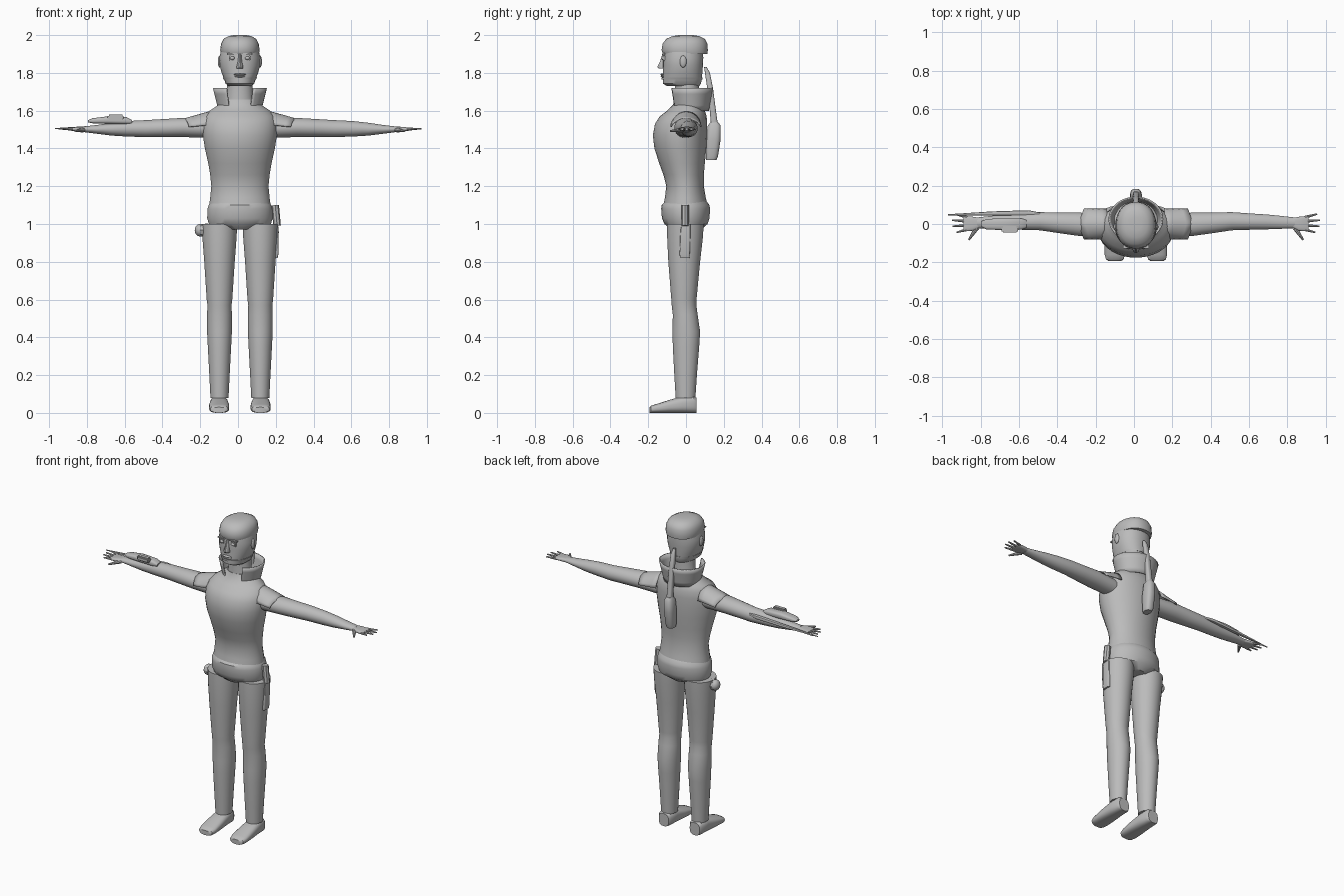
import bpy, bmesh, math
from mathutils import Vector

cube = bpy.data.objects.get("Cube")
if cube:
    bpy.data.objects.remove(cube, do_unlink=True)

GREY = (0.5, 0.5, 0.5, 1)
grey = bpy.data.materials.new("plain grey")
grey.use_nodes = True
grey.diffuse_color = GREY
grey.node_tree.nodes["Principled BSDF"].inputs["Base Color"].default_value = GREY

MID = 0.01  # body centre line


def finish(name, bm, angle=35):
    """Turn a bmesh into a shaded object."""
    bmesh.ops.recalc_face_normals(bm, faces=bm.faces)
    mesh = bpy.data.meshes.new(name)
    bm.to_mesh(mesh)
    bm.free()
    mesh.materials.append(grey)
    obj = bpy.data.objects.new(name, mesh)
    bpy.context.collection.objects.link(obj)
    bpy.ops.object.select_all(action='DESELECT')
    obj.select_set(True)
    bpy.context.view_layer.objects.active = obj
    bpy.ops.object.shade_smooth_by_angle(angle=math.radians(angle))
    return obj


def loft(name, rows, axis='z', side=1, power=2, sides=32, centre=0, angle=35):
    """Skin rounded rings; each row is position, then low and high on both other axes."""
    bm = bmesh.new()
    rings = []
    for t, a0, a1, b0, b1 in rows:
        ring = []
        for i in range(sides):
            turn = math.tau * (i + 0.5) / sides
            c, s = math.cos(turn), math.sin(turn)
            c = math.copysign(abs(c) ** (2 / power), c)
            s = math.copysign(abs(s) ** (2 / power), s)
            a = (a0 + a1) / 2 + c * (a1 - a0) / 2
            b = (b0 + b1) / 2 + s * (b1 - b0) / 2
            x, y, z = {'z': (a, b, t), 'x': (t, a, b), 'y': (a, t, b)}[axis]
            ring.append(bm.verts.new((MID + side * (x + centre), y, z)))
        rings.append(ring)
    for low, high in zip(rings, rings[1:]):
        for i in range(sides):
            j = (i + 1) % sides
            bm.faces.new((low[i], low[j], high[j], high[i]))
    bm.faces.new(rings[0])
    bm.faces.new(rings[-1])
    return finish(name, bm, angle)


def upright(name, rows, **options):
    """Vertical loft from height, half width, front and back."""
    return loft(name, [(z, -w, w, f, b) for z, w, f, b in rows], **options)


def shell(name, point, steps, thickness):
    """Thin curved sheet from a function of two 0-1 parameters."""
    bm = bmesh.new()
    grid = [[bm.verts.new(point(i / steps, j / 4)) for j in range(5)] for i in range(steps + 1)]
    for r, s in zip(grid, grid[1:]):
        for j in range(4):
            bm.faces.new((r[j], s[j], s[j + 1], r[j + 1]))
    obj = finish(name, bm)
    solid = obj.modifiers.new("thickness", 'SOLIDIFY')
    solid.thickness = thickness
    return obj


def block(name, centre, size, bevel=0.004):
    bm = bmesh.new()
    bmesh.ops.create_cube(bm, size=1)
    bmesh.ops.scale(bm, vec=size, verts=bm.verts)
    bmesh.ops.translate(bm, vec=centre, verts=bm.verts)
    bmesh.ops.bevel(bm, geom=bm.edges[:], offset=bevel, segments=2, affect='EDGES')
    return finish(name, bm)


def ball(name, centre, size, segments=16):
    bm = bmesh.new()
    bmesh.ops.create_uvsphere(bm, u_segments=segments, v_segments=segments // 2, radius=1)
    bmesh.ops.scale(bm, vec=size, verts=bm.verts)
    bmesh.ops.translate(bm, vec=centre, verts=bm.verts)
    return finish(name, bm)


def rod(name, start, end, r0, r1, sides=8):
    start, end = Vector(start), Vector(end)
    bm = bmesh.new()
    bmesh.ops.create_cone(bm, segments=sides, radius1=r0, radius2=r1,
                          depth=(end - start).length, cap_ends=True)
    spin = (end - start).to_track_quat('Z', 'Y').to_matrix()
    bmesh.ops.rotate(bm, matrix=spin, verts=bm.verts)
    bmesh.ops.translate(bm, vec=(start + end) / 2, verts=bm.verts)
    return finish(name, bm)


# Torso, hips and neck
upright("torso", [(1.08, .166, -.125, .12), (1.14, .158, -.112, .105), (1.2, .152, -.105, .095),
                  (1.26, .158, -.12, .095), (1.32, .168, -.142, .1), (1.4, .186, -.168, .108),
                  (1.47, .197, -.176, .112), (1.53, .197, -.165, .112), (1.57, .186, -.14, .11),
                  (1.6, .16, -.1, .1), (1.63, .115, -.07, .085), (1.66, .082, -.06, .075)])
upright("hips", [(.97, .07, -.08, .08), (1, .165, -.115, .115), (1.03, .174, -.128, .125),
                 (1.08, .172, -.132, .128), (1.1, .166, -.13, .125), (1.12, .155, -.11, .11)])
upright("neck", [(1.62, .085, -.062, .075), (1.67, .07, -.058, .07), (1.76, .067, -.06, .07)])

# Standing collar, open at the front
def collar_point(u, v):
    turn = math.radians(-60 + 300 * u)
    return (MID + (.105 + .03 * v) * math.cos(turn),
            .025 + (.088 + .022 * v) * math.sin(turn), 1.6 + .12 * v)

shell("collar", collar_point, 40, .008)

# Head with close cap
upright("head", [(1.73, .06, -.1, .07), (1.743, .076, -.122, .08), (1.77, .085, -.124, .084),
                 (1.8, .097, -.122, .087), (1.84, .107, -.122, .09), (1.88, .109, -.122, .092),
                 (1.92, .1, -.118, .09)], power=2.2)
upright("cap", [(1.9, .1, -.122, .114), (1.92, .105, -.13, .116), (1.955, .1, -.124, .114),
                (1.98, .087, -.105, .1), (1.995, .06, -.07, .07), (2, .03, -.035, .035)], power=2.2)
upright("jaw_band", [(1.765, .086, -.13, .087), (1.775, .091, -.13, .088)])
upright("nose", [(1.822, .017, -.145, -.1), (1.832, .018, -.152, -.1), (1.86, .011, -.138, -.1),
                 (1.9, .008, -.126, -.1)], sides=12)
ball("upper_lip", (MID, -.124, 1.792), (.032, .012, .006))
ball("lower_lip", (MID, -.122, 1.782), (.028, .012, .006))

# Limbs and other mirrored parts
for side, label in ((1, "left"), (-1, "right")):
    eye_x = MID + side * .04
    block(label + "_eye_rim", (eye_x, -.116, 1.878), (.036, .014, .03))
    ball(label + "_eye", (eye_x, -.12, 1.878), (.013, .012, .01))
    block(label + "_brow", (eye_x, -.118, 1.9), (.055, .02, .008), .003)
    ball(label + "_ear", (MID + side * .107, -.015, 1.86), (.01, .018, .032))

    upright(label + "_leg", [(.08, .048, -.055, .05), (.2, .054, -.062, .058),
                             (.35, .062, -.07, .07), (.43, .066, -.072, .075),
                             (.52, .066, -.07, .062), (.57, .064, -.076, .055),
                             (.6, .068, -.078, .056), (.8, .081, -.094, .075),
                             (.93, .091, -.1, .09), (1, .094, -.1, .094)],
            side=side, centre=.108)
    foot = [(y, -w, w, 0, h) for y, w, h in
            ((.055, .035, .08), (.04, .045, .09), (-.02, .048, .088), (-.09, .053, .068),
             (-.16, .053, .046), (-.185, .046, .038), (-.192, .035, .03))]
    loft(label + "_foot", foot, axis='y', power=2.7, side=side, centre=.11)

    loft(label + "_arm", [(.14, -.06, .05, 1.455, 1.555), (.3, -.062, .06, 1.46, 1.562),
                          (.4, -.048, .06, 1.46, 1.556), (.5, -.033, .062, 1.46, 1.55),
                          (.6, -.03, .055, 1.463, 1.545), (.68, -.028, .05, 1.468, 1.536),
                          (.76, -.025, .042, 1.478, 1.524), (.83, -.022, .034, 1.487, 1.516)],
         axis='x', side=side)
    loft(label + "_palm", [(.82, -.02, .032, 1.488, 1.515), (.85, -.035, .038, 1.49, 1.515),
                           (.89, -.038, .042, 1.493, 1.511), (.9, -.036, .04, 1.496, 1.508)],
         axis='x', side=side, power=3)
    for i, reach in enumerate((.935, .957, .96, .945)):
        y = -.03 + .022 * i
        rod(f"{label}_finger_{i + 1}", (MID + side * .885, y, 1.502),
            (MID + side * reach, y * 1.45, 1.505), .008, .004)
    rod(label + "_thumb", (MID + side * .83, -.02, 1.498),
        (MID + side * .872, -.083, 1.492), .013, .005)

    # Folded shoulder guard
    def guard_point(u, v):
        turn = math.radians(-75 + 150 * u)
        return (MID + side * (.15 + v * (.15 - .03 * abs(math.sin(turn)))),
                .085 * math.sin(turn), 1.5 + (.1 - .042 * v) * math.cos(turn))

    shell(label + "_shoulder_guard", guard_point, 12, .006)

# Back sheath with its long handle
upright("back_pack", [(1.34, .022, .105, .162), (1.36, .028, .105, .17), (1.45, .031, .105, .184),
                      (1.52, .028, .115, .184), (1.54, .016, .13, .17)], power=2.6, sides=20)
upright("back_handle", [(1.52, .017, .132, .17), (1.62, .017, .124, .156), (1.72, .016, .112, .143),
                        (1.8, .014, .1, .127), (1.83, .008, .096, .11)], power=3, sides=16)

# Forearm device and long thin blade on the right arm
loft("forearm_case", [(.57, -.02, .02, 1.532, 1.55), (.6, -.03, .03, 1.528, 1.566),
                      (.7, -.032, .03, 1.53, 1.57), (.78, -.028, .026, 1.533, 1.56),
                      (.805, -.015, .015, 1.538, 1.55)], axis='x', side=-1, power=3, sides=20)
block("forearm_switch", (-.648, -.028, 1.564), (.085, .034, .03), .007)
loft("forearm_blade", [(.5, .045, .06, 1.515, 1.53), (.56, .045, .072, 1.51, 1.532),
                       (.75, .045, .066, 1.505, 1.522), (.98, .045, .051, 1.503, 1.508)],
     axis='x', side=-1, power=3, sides=12)

# Hip gear
upright("left_holster", [(.82, .008, -.032, .018), (.84, .012, -.034, .02), (.96, .014, -.03, .024),
                         (1, .01, -.024, .024)], power=4, centre=.192, sides=16)
rod("holster_grip", (.207, -.005, .99), (.197, -.005, 1.1), .02, .02)
rod("right_hip_stud", (-.16, -.01, .967), (-.205, -.01, .967), .035, .033)
ball("right_hip_knob", (-.203, -.01, .967), (.026, .033, .033))
